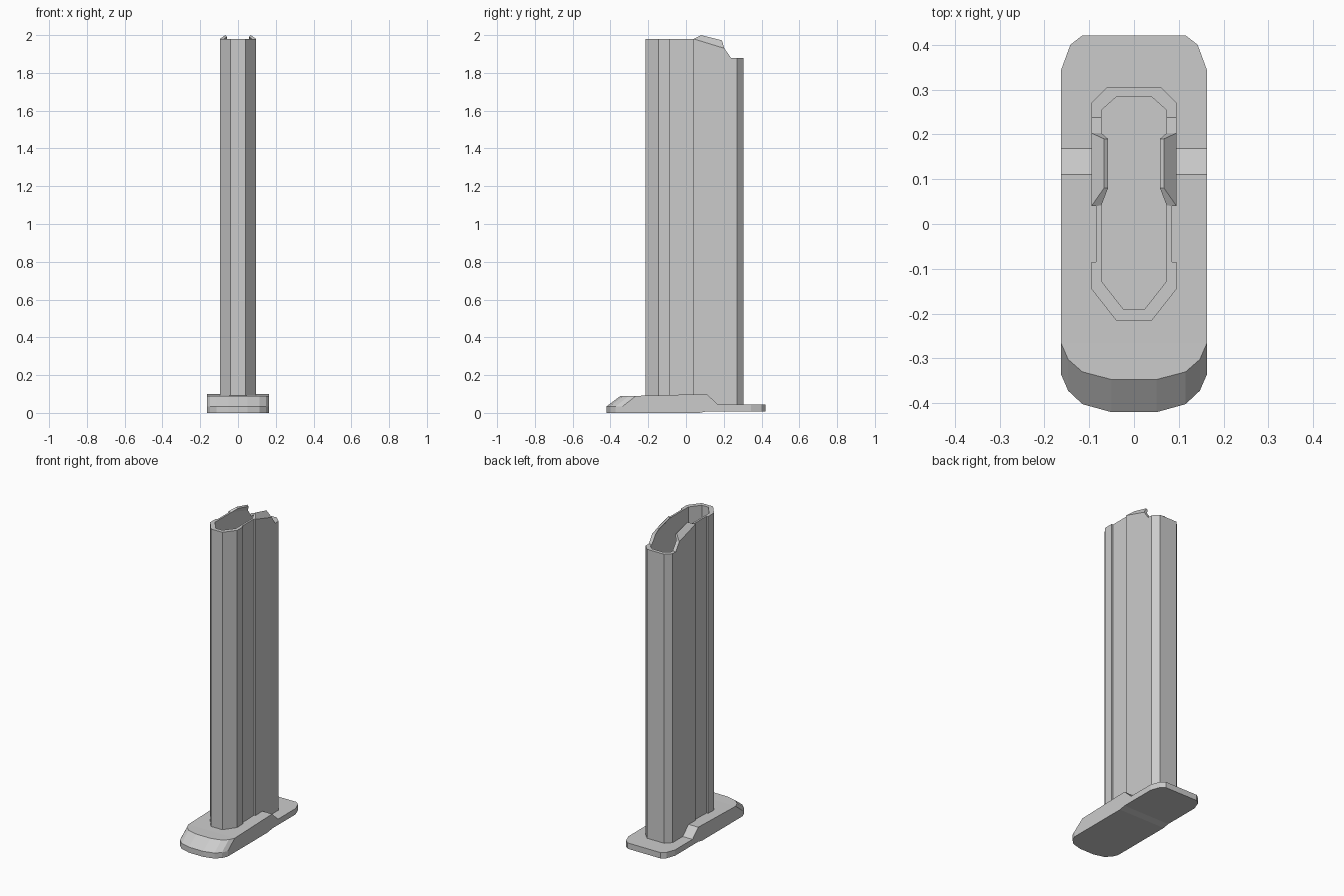
import bpy, bmesh

if "Cube" in bpy.data.objects:
    bpy.data.objects.remove(bpy.data.objects["Cube"])


def ring(bm, half):
    """Closed loop of verts: right half front-to-back, then its mirror."""
    pts = list(half) + [(-x, y, z) for x, y, z in reversed(half)]
    return [bm.verts.new(p) for p in pts]


def bridge(bm, a, b, skip=()):
    n = len(a)
    for i in range(n):
        if i not in skip:
            j = (i + 1) % n
            bm.faces.new((a[i], a[j], b[j], b[i]))


def strip_cap(bm, r):
    """Cap a mirrored loop with quads running across x."""
    n = len(r)
    for i in range(n // 2 - 1):
        bm.faces.new((r[i], r[i + 1], r[n - 2 - i], r[n - 1 - i]))


def finish(bm, name):
    bmesh.ops.recalc_face_normals(bm, faces=bm.faces)
    me = bpy.data.meshes.new(name)
    bm.to_mesh(me)
    bm.free()
    ob = bpy.data.objects.new(name, me)
    bpy.context.collection.objects.link(ob)
    return ob


# Base plate: x, y, bottom z, top z, backward shift of the top edge
plate = [
    (0.05, -0.42, 0, 0.09, 0.073), (0.115, -0.402, 0, 0.09, 0.072),
    (0.147, -0.372, 0, 0.09, 0.07), (0.163, -0.335, 0, 0.09, 0.07),
    (0.163, 0.07, 0, 0.099, 0), (0.163, 0.11, 0.008, 0.1, 0),
    (0.163, 0.168, 0.008, 0.045, 0), (0.163, 0.343, 0.008, 0.045, 0),
    (0.142, 0.4, 0.008, 0.045, 0), (0.115, 0.421, 0.008, 0.045, 0),
]
bm = bmesh.new()
low = ring(bm, [(x, y, b) for x, y, b, t, s in plate])
mid = ring(bm, [(x, y, 0.035) for x, y, b, t, s in plate])
top = ring(bm, [(x, y + s, t) for x, y, b, t, s in plate])
bridge(bm, low, mid)
bridge(bm, mid, top)
strip_cap(bm, low)
strip_cap(bm, top)
finish(bm, "base_plate")

# Hollow tube: outer x, y, inner x, y, rim z
wall = [
    (0.04, -0.215, 0.023, -0.191, 1.98), (0.095, -0.145, 0.073, -0.127, 1.98),
    (0.095, -0.085, 0.073, -0.09, 1.98), (0.085, -0.085, 0.073, -0.08, 1.98),
    (0.085, 0.04, 0.073, 0.035, 1.98), (0.095, 0.04, 0.073, 0.041, 1.98),
    (0.095, 0.203, 0.073, 0.203, 1.93), (0.095, 0.238, 0.073, 0.238, 1.88),
    (0.095, 0.27, 0.073, 0.254, 1.88), (0.06, 0.305, 0.04, 0.283, 1.88),
]
bm = bmesh.new()
o_low = ring(bm, [(x, y, 0.03) for x, y, u, v, z in wall])
o_top = ring(bm, [(x, y, z) for x, y, u, v, z in wall])
i_top = ring(bm, [(u, v, z) for x, y, u, v, z in wall])
i_low = ring(bm, [(u, v, 0.105) for x, y, u, v, z in wall])
bridge(bm, o_low, o_top)
bridge(bm, o_top, i_top, skip=(5, 13))
bridge(bm, i_top, i_low)
bm.faces.new(o_low)
bm.faces.new(i_low)

# Feed lips folded inward on both sides of the rim
for side, a, b in ((1, 5, 6), (-1, 14, 13)):
    lo = [bm.verts.new((side * 0.067, y, z)) for y, z in ((0.08, 2.0), (0.19, 1.972))]
    li = [bm.verts.new((side * 0.058, y, z)) for y, z in ((0.08, 1.992), (0.19, 1.964))]
    loop_a = [o_top[a], lo[0], li[0], i_top[a]]
    loop_b = [o_top[b], lo[1], li[1], i_top[b]]
    for k in range(3):
        bm.faces.new((loop_a[k], loop_a[k + 1], loop_b[k + 1], loop_b[k]))
    bm.faces.new(loop_a)
    bm.faces.new(loop_b)
finish(bm, "magazine_tube")
